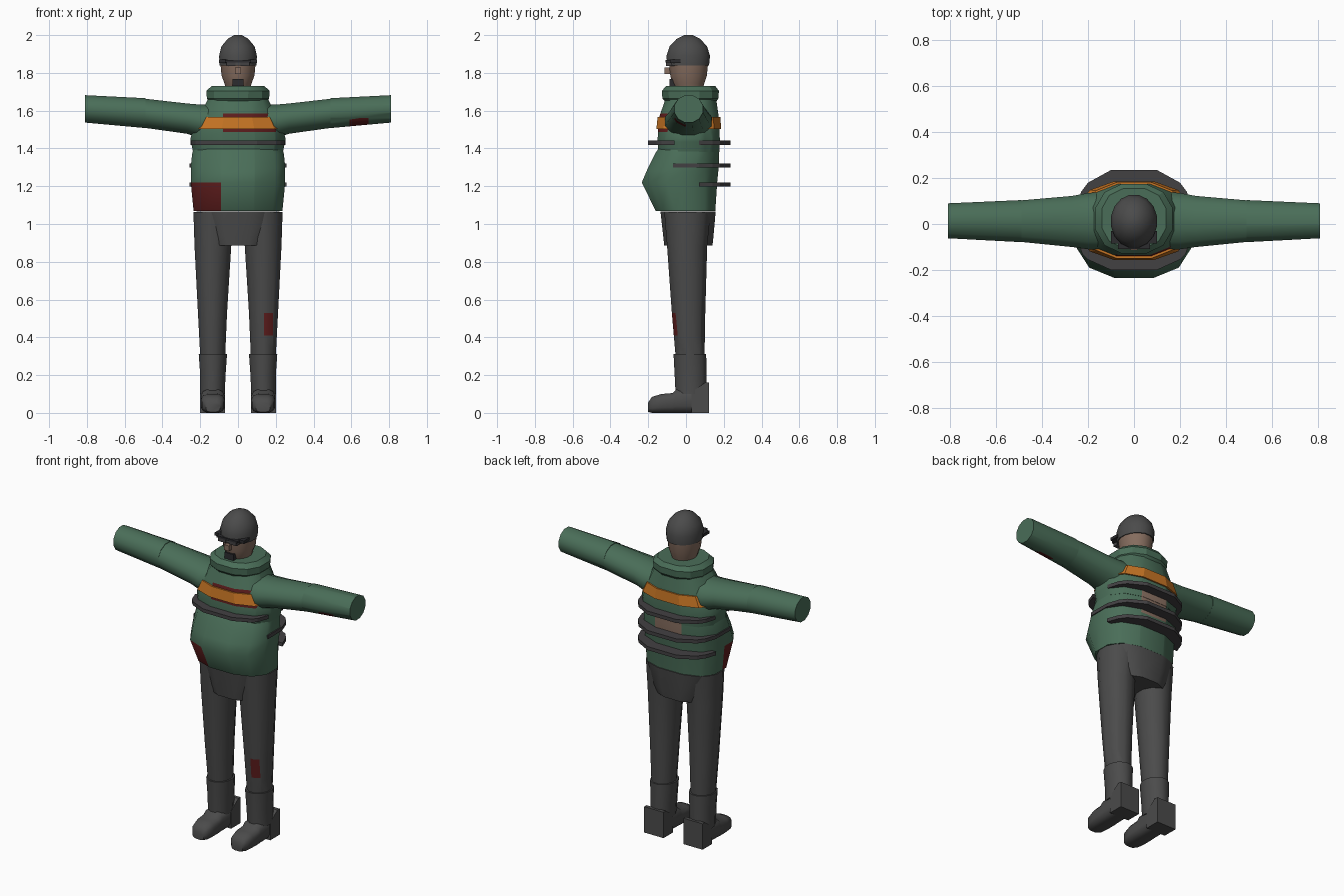
import bpy, bmesh, math
from mathutils import Vector

if "Cube" in bpy.data.objects:
    bpy.data.objects.remove(bpy.data.objects["Cube"], do_unlink=True)


def material(name, r, g, b):
    m = bpy.data.materials.new(name)
    m.use_nodes = True
    m.diffuse_color = (r, g, b, 1)
    m.node_tree.nodes["Principled BSDF"].inputs["Base Color"].default_value = (r, g, b, 1)
    return m


GREEN = material("jacket green", .068, .155, .098)
GREY = material("dark grey", .07, .07, .07)
STRAP = material("strap grey", .055, .052, .055)
ORANGE = material("orange", .58, .18, .018)
RED = material("dark red", .11, .012, .012)
SKIN = material("skin", .24, .155, .115)
BLACK = material("black", .025, .025, .028)


def place(axis, t, u, v, side):
    """Point at t along an axis, u and v along the other two; side -1 mirrors x."""
    p = {"x": (t, u, v), "y": (u, t, v), "z": (u, v, t)}[axis]
    return Vector((p[0] * side, p[1], p[2]))


def skin_rings(name, rings, mat, smooth=45):
    """Join point rings into a closed, capped object."""
    bm = bmesh.new()
    loops = [[bm.verts.new(p) for p in ring] for ring in rings]
    n = len(loops[0])
    for a, b in zip(loops, loops[1:]):
        for i in range(n):
            j = (i + 1) % n
            bm.faces.new((a[i], a[j], b[j], b[i]))
    bm.faces.new(loops[0])
    bm.faces.new(loops[-1])
    bmesh.ops.recalc_face_normals(bm, faces=bm.faces)
    mesh = bpy.data.meshes.new(name)
    bm.to_mesh(mesh)
    bm.free()
    mesh.materials.append(mat)
    ob = bpy.data.objects.new(name, mesh)
    bpy.context.collection.objects.link(ob)
    if smooth:
        bpy.ops.object.select_all(action="DESELECT")
        ob.select_set(True)
        bpy.context.view_layer.objects.active = ob
        bpy.ops.object.shade_smooth_by_angle(angle=math.radians(smooth))
    return ob


def loft(name, axis, sections, mat, side=1, n=12, power=1.0, smooth=45):
    """Sections are (t, u_min, u_max, v_min, v_max) rounded outlines."""
    rings = []
    for t, u0, u1, v0, v1 in sections:
        ring = []
        for i in range(n):
            a = 2 * math.pi * (i + .5) / n
            c, s = math.cos(a), math.sin(a)
            k = math.cos(math.pi / n) ** power
            cu = math.copysign(abs(c) ** power, c) / k
            sv = math.copysign(abs(s) ** power, s) / k
            ring.append(place(axis, t, (u0 + u1) / 2 + cu * (u1 - u0) / 2,
                              (v0 + v1) / 2 + sv * (v1 - v0) / 2, side))
        rings.append(ring)
    return skin_rings(name, rings, mat, smooth)


def prism(name, axis, outline, t0, t1, mat, side=1):
    return skin_rings(name, [[place(axis, t, u, v, side) for u, v in outline]
                             for t in (t0, t1)], mat, 0)


def box(name, x0, x1, y0, y1, z0, z1, mat, side=1):
    return prism(name, "z", [(x0, y0), (x1, y0), (x1, y1), (x0, y1)], z0, z1, mat, side)


def paint(ob, lo, hi, mat):
    """Cut the surface along a box and colour the faces inside it."""
    bm = bmesh.new()
    bm.from_mesh(ob.data)
    for axis in range(3):
        for co in (lo[axis], hi[axis]):
            normal, point = Vector((0, 0, 0)), Vector((0, 0, 0))
            normal[axis], point[axis] = 1, co
            bmesh.ops.bisect_plane(bm, geom=bm.verts[:] + bm.edges[:] + bm.faces[:],
                                   plane_co=point, plane_no=normal, dist=1e-5)
    ob.data.materials.append(mat)
    slot = len(ob.data.materials) - 1
    for f in bm.faces:
        c = f.calc_center_median()
        if all(lo[i] < c[i] < hi[i] for i in range(3)):
            f.material_index = slot
    bm.to_mesh(ob.data)
    bm.free()


def body(rows):
    """Symmetric sections from (z, half_width, front, back)."""
    return [(z, -w, w, f, b) for z, w, f, b in rows]


def strap(name, z, front, pts, mat=STRAP):
    outline = pts + [(-x, y) for x, y in reversed(pts)]
    prism(name, "z", outline, z - .011, z + .011, mat)


# Jacket: belly, chest, collar, wound patches
torso = loft("jacket_body", "z", body([
    (1.068, .235, -.16, .155), (1.22, .25, -.234, .165), (1.30, .25, -.2, .173),
    (1.37, .243, -.165, .175), (1.40, .235, -.145, .175)]), GREEN, power=.8)
paint(torso, (-.3, -.3, 1.0), (-.09, -.02, 1.22), RED)
chest = loft("jacket_chest", "z", body([
    (1.38, .238, -.146, .177), (1.45, .252, -.15, .179), (1.50, .24, -.148, .177),
    (1.57, .205, -.14, .173), (1.66, .16, -.11, .16)]), GREEN, power=.8)
paint(chest, (-.08, -.3, 1.487), (.2, -.02, 1.585), RED)
for part in (torso, chest):
    paint(part, (-.09, .1, 1.28), (.09, .3, 1.435), SKIN)
loft("collar", "z", body([
    (1.635, .14, -.10, .15), (1.665, .165, -.125, .172), (1.705, .167, -.128, .174),
    (1.73, .14, -.105, .155)]), GREEN, power=.85, smooth=25)
loft("chest_stripe", "z", body([(1.503, .247, -.157, .186), (1.567, .213, -.15, .182)]),
     ORANGE, power=.8, smooth=0)

# Straps around the body
strap("front_strap", 1.43, True, [(.25, -.06), (.225, -.13), (.2, -.155), (.1, -.2)])
back = [(.2, .18), (.1, .235)]
strap("back_strap_upper", 1.43, False, [(.252, .07), (.23, .14)] + back)
strap("back_strap_middle", 1.31, False, [(.256, -.07), (.254, .07), (.23, .14)] + back)
strap("back_strap_lower", 1.21, False, [(.256, .07), (.23, .14)] + back)

# Trousers seat
loft("trouser_seat", "z", body([
    (.885, .145, -.115, .14), (.93, .172, -.12, .145), (1.066, .22, -.135, .157)]),
    GREY, power=.75)

# Limbs
for label, s in (("left", 1), ("right", -1)):
    loft(label + "_upper_arm", "x", [
        (.13, -.11, .14, 1.44, 1.635), (.2, -.11, .135, 1.455, 1.632),
        (.27, -.1, .122, 1.478, 1.638), (.5, -.077, .102, 1.51, 1.664)], GREEN, s)
    sleeve = loft(label + "_forearm", "x", [
        (.49, -.079, .104, 1.508, 1.666), (.81, -.062, .09, 1.537, 1.682)], GREEN, s)
    if s > 0:
        paint(sleeve, (.59, -.06, 1.4), (.69, .0, 1.56), RED)
    leg = loft(label + "_leg", "z", [
        (.3, .068, .2, -.055, .098), (.53, .058, .212, -.075, .102),
        (.88, .036, .23, -.1, .112), (1.064, .015, .236, -.115, .13)], GREY, s)
    if s > 0:
        paint(leg, (.137, -.2, .41), (.185, 0, .53), RED)
    loft(label + "_boot_shaft", "z", [
        (.1, .07, .2, -.055, .108), (.2, .066, .2, -.06, .108),
        (.313, .058, .208, -.066, .107)], GREY, s)
    loft(label + "_shoe", "y", [
        (-.2, .095, .17, .005, .055), (-.18, .078, .187, 0, .085),
        (-.13, .07, .196, 0, .1), (-.07, .07, .197, 0, .105),
        (-.05, .07, .197, 0, .125), (.08, .072, .195, 0, .13)], GREY, s, power=.65)
    prism(label + "_heel", "x", [(.03, 0), (.123, 0), (.123, .16), (.1, .16), (.03, .11)],
          .068, .2, GREY, s)

# Head, cap and face
loft("head", "z", body([
    (1.7, .06, -.05, .085), (1.745, .072, -.072, .097), (1.785, .087, -.083, .11),
    (1.85, .093, -.09, .117)]), SKIN, n=16)
loft("cap", "z", body([
    (1.838, .097, -.1, .122), (1.89, .1, -.103, .127), (1.94, .088, -.087, .112),
    (1.98, .055, -.05, .075), (2.0, .02, -.01, .035)]), GREY, n=16, smooth=50)
box("nose", -.016, .016, -.113, -.06, 1.795, 1.828, SKIN)
box("chin_beard", -.03, .03, -.088, -.04, 1.72, 1.768, BLACK)
box("goggle_bridge", -.07, .07, -.108, -.06, 1.856, 1.868, BLACK)
for label, s in (("left", 1), ("right", -1)):
    box(label + "_goggle_lens", .012, .062, -.106, -.06, 1.836, 1.862, STRAP, s)
    box(label + "_goggle_arm", .06, .1, -.085, -.03, 1.852, 1.87, BLACK, s)
